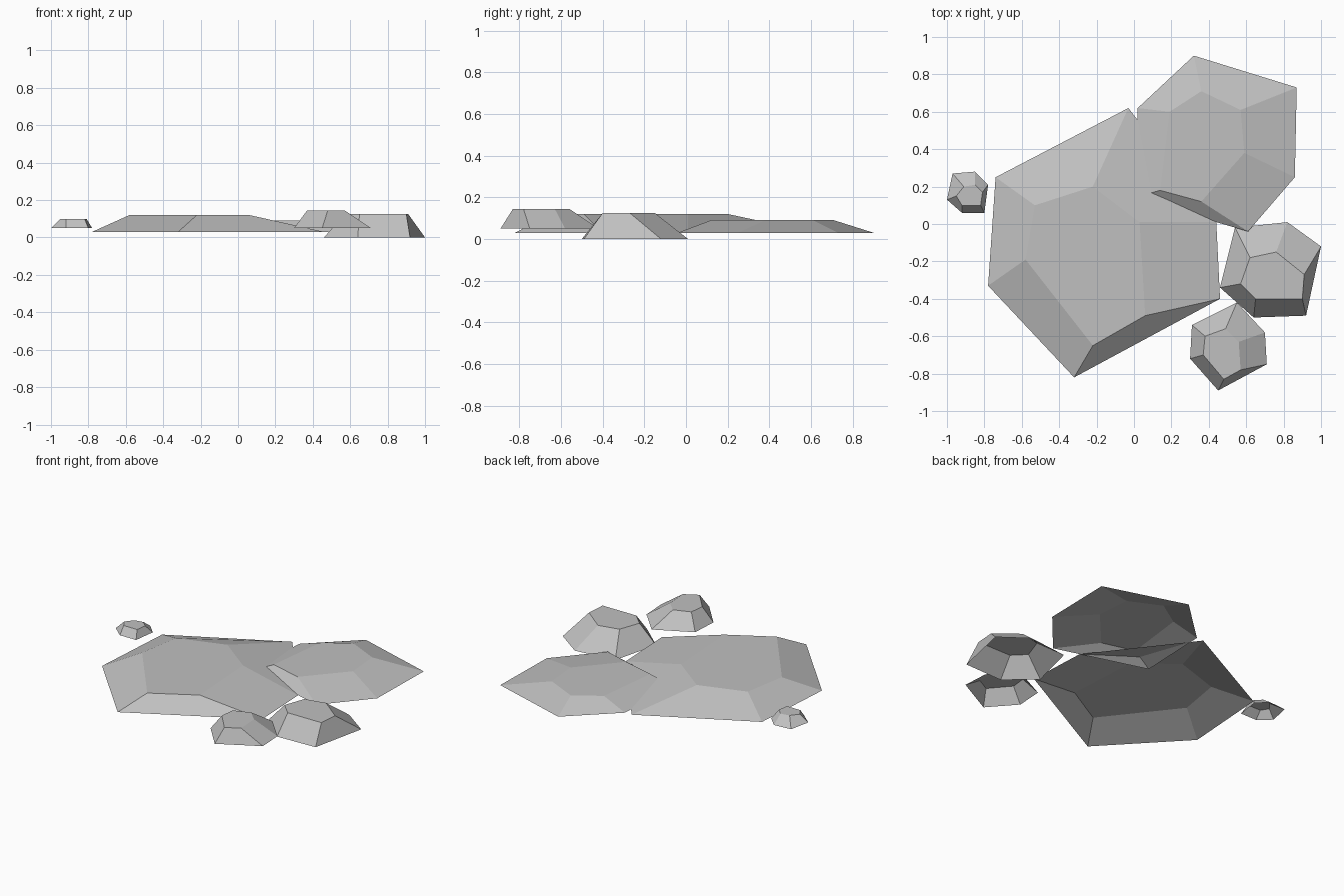
import bpy
import bmesh

default_cube = bpy.data.objects.get("Cube")
if default_cube:
    bpy.data.objects.remove(default_cube, do_unlink=True)


def make_material(name, colour):
    material = bpy.data.materials.new(name)
    material.use_nodes = True
    material.diffuse_color = colour
    shader = material.node_tree.nodes["Principled BSDF"]
    shader.inputs["Base Color"].default_value = colour
    shader.inputs["Roughness"].default_value = 0.9
    return material


stone_grey = make_material("stone grey", (0.53, 0.53, 0.53, 1))


def make_stone(name, low, high, foot, crown):
    """Chipped stone: a flat crown with sloping sides down to a wider foot, open below.
    Both outlines run clockwise as seen from above."""
    bm = bmesh.new()
    foot_ring = [bm.verts.new((x, y, low)) for x, y in reversed(foot)]
    crown_ring = [bm.verts.new((x, y, high)) for x, y in reversed(crown)]
    bm.faces.new(crown_ring)
    count = len(foot_ring)
    for i in range(count):
        following = (i + 1) % count
        bm.faces.new((foot_ring[i], foot_ring[following],
                      crown_ring[following], crown_ring[i]))

    mesh = bpy.data.meshes.new(name)
    bm.to_mesh(mesh)
    bm.free()
    mesh.materials.append(stone_grey)
    stone = bpy.data.objects.new(name, mesh)
    bpy.context.scene.collection.objects.link(stone)
    return stone


# Two broad paving slabs, the rear one tucked into the slope of the main one
make_stone(
    "main_slab", low=0.03, high=0.12,
    foot=[(-.74, .25), (-.03, .62), (.44, .01), (.46, -.4), (-.32, -.82), (-.78, -.33)],
    crown=[(-.53, .1), (-.22, .2), (.03, .01), (.06, -.49), (-.22, -.65), (-.58, -.19)])

make_stone(
    "rear_slab", low=0.03, high=0.09,
    foot=[(.02, .62), (.32, .9), (.87, .73), (.86, .25), (.61, -.04), (0, .14)],
    crown=[(.19, .6), (.36, .71), (.57, .61), (.59, .38), (.36, .12), (.14, .18)])

# Loose stones beside the slabs
make_stone(
    "large_side_stone", low=0, high=0.125,
    foot=[(.54, -.02), (.82, .01), (1, -.12), (.92, -.49), (.64, -.5), (.46, -.34)],
    crown=[(.62, -.18), (.76, -.15), (.91, -.27), (.9, -.4), (.65, -.4), (.57, -.32)])

make_stone(
    "front_stone", low=0.05, high=0.145,
    foot=[(.31, -.54), (.55, -.42), (.7, -.58), (.71, -.75), (.45, -.89), (.3, -.72)],
    crown=[(.38, -.6), (.49, -.56), (.56, -.63), (.57, -.78), (.48, -.83), (.37, -.7)])

make_stone(
    "small_pebble", low=0.05, high=0.1,
    foot=[(-.97, .27), (-.85, .28), (-.78, .21), (-.8, .06), (-.92, .06), (-1, .13)],
    crown=[(-.91, .2), (-.85, .21), (-.81, .17), (-.82, .1), (-.92, .1), (-.95, .15)])
